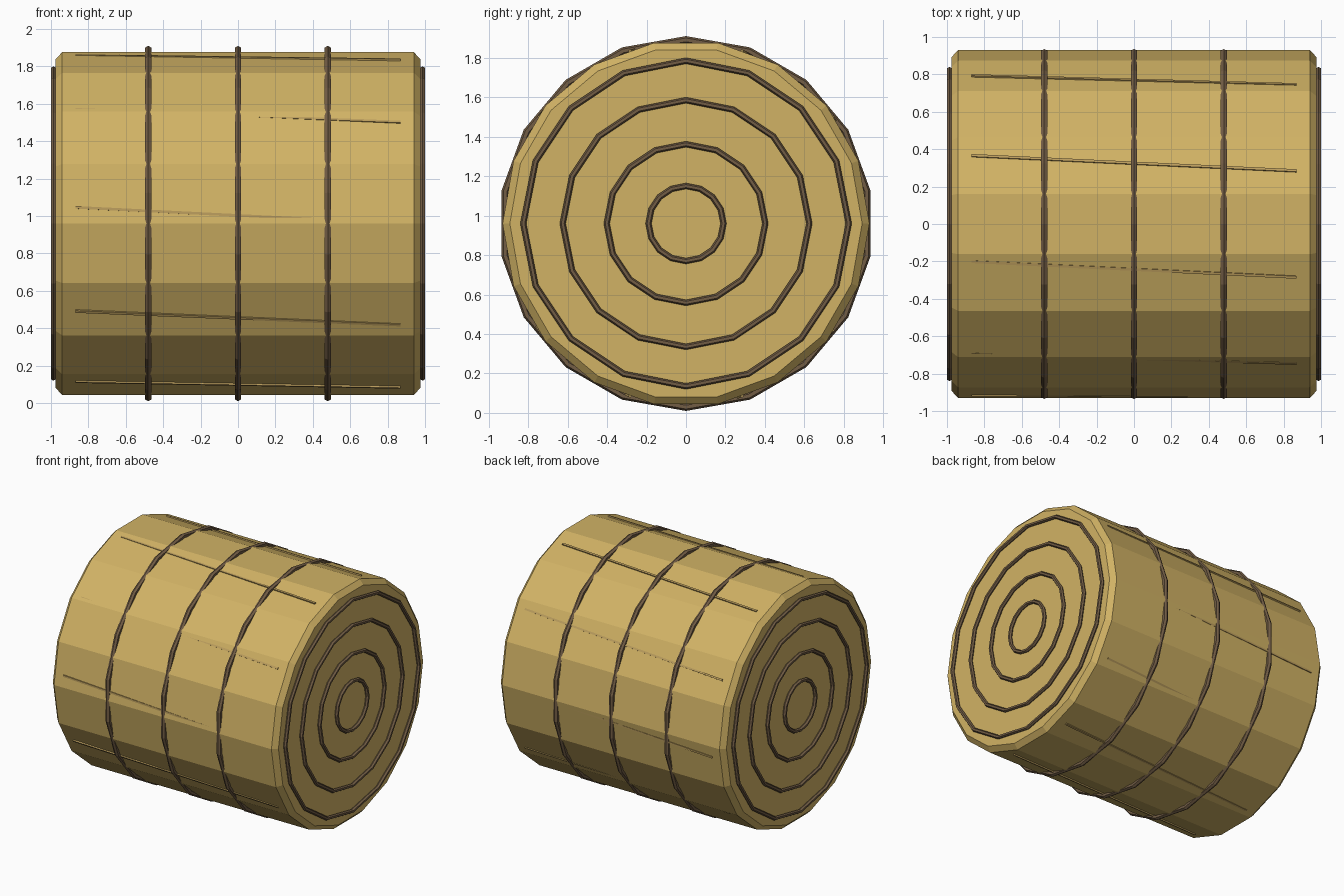
import bpy, bmesh, math
from mathutils import Matrix

if "Cube" in bpy.data.objects:
    bpy.data.objects.remove(bpy.data.objects["Cube"])

CZ = 0.96          # height of the bale axis


def material(name, rgb):
    m = bpy.data.materials.new(name)
    m.diffuse_color = (*rgb, 1)
    m.use_nodes = True
    m.node_tree.nodes["Principled BSDF"].inputs["Base Color"].default_value = m.diffuse_color
    return m


STRAW = material("straw", (0.64, 0.45, 0.13))
STALK = material("dry_stalk", (0.50, 0.34, 0.11))
TWINE = material("twine", (0.17, 0.11, 0.06))


def finish(name, bm, mat):
    bmesh.ops.recalc_face_normals(bm, faces=bm.faces)
    me = bpy.data.meshes.new(name)
    bm.to_mesh(me)
    bm.free()
    me.materials.append(mat)
    ob = bpy.data.objects.new(name, me)
    bpy.context.collection.objects.link(ob)
    return ob


def lathe(name, profile, sides, mat, start=0.0, closed=False):
    """Spin an (x, radius) profile around the bale axis."""
    bm = bmesh.new()
    loops = []
    for i in range(sides):
        a = start + 2 * math.pi * i / sides
        loops.append([bm.verts.new((x, r * math.cos(a), CZ + r * math.sin(a)))
                      for x, r in profile])
    n = len(profile)
    for i in range(sides):
        p, q = loops[i], loops[(i + 1) % sides]
        for j in range(n if closed else n - 1):
            k = (j + 1) % n
            bm.faces.new((p[j], p[k], q[k], q[j]))
    if not closed:
        bm.faces.new([l[0] for l in loops])
        bm.faces.new([l[-1] for l in loops])
    return finish(name, bm, mat)


def ring(name, x, major, minor, sides):
    """Low-poly torus with a six-sided section and a corner at the top."""
    section = [(x + minor * math.sin(k * math.pi / 3),
                major + minor * math.cos(k * math.pi / 3)) for k in range(6)]
    return lathe(name, section, sides, TWINE, math.pi / 2, True)


# Chamfered bale body
lathe("bale_body", [(-0.975, 0.893), (-0.94, 0.93), (0.94, 0.93), (0.975, 0.893)],
      18, STRAW)

# Binding hoops around the bale
for i, x in enumerate((-0.48, 0, 0.48)):
    ring(f"binding_hoop_{i + 1}", x, 0.931, 0.019, 18)

# Rolled layer rings on both ends
for side, label in ((-1, "left"), (1, "right")):
    for i, r in enumerate((0.19, 0.402, 0.625, 0.825)):
        ring(f"{label}_layer_ring_{i + 1}", side * 0.987, r, 0.015, 16)

# Ten slanted straw stalks lying on the surface
for i in range(10):
    bm = bmesh.new()
    bmesh.ops.create_cube(bm, size=1)
    place = (Matrix.Translation((0, 0, CZ))
             @ Matrix.Rotation(math.radians(15.3 + 36 * i), 4, 'X')
             @ Matrix.Translation((0, 0, 0.918))
             @ Matrix.Rotation(-0.05, 4, 'Z')
             @ Matrix.Diagonal((1.74, 0.014, 0.014, 1)))
    bmesh.ops.transform(bm, matrix=place, verts=bm.verts)
    finish(f"straw_stalk_{i + 1}", bm, STALK)
